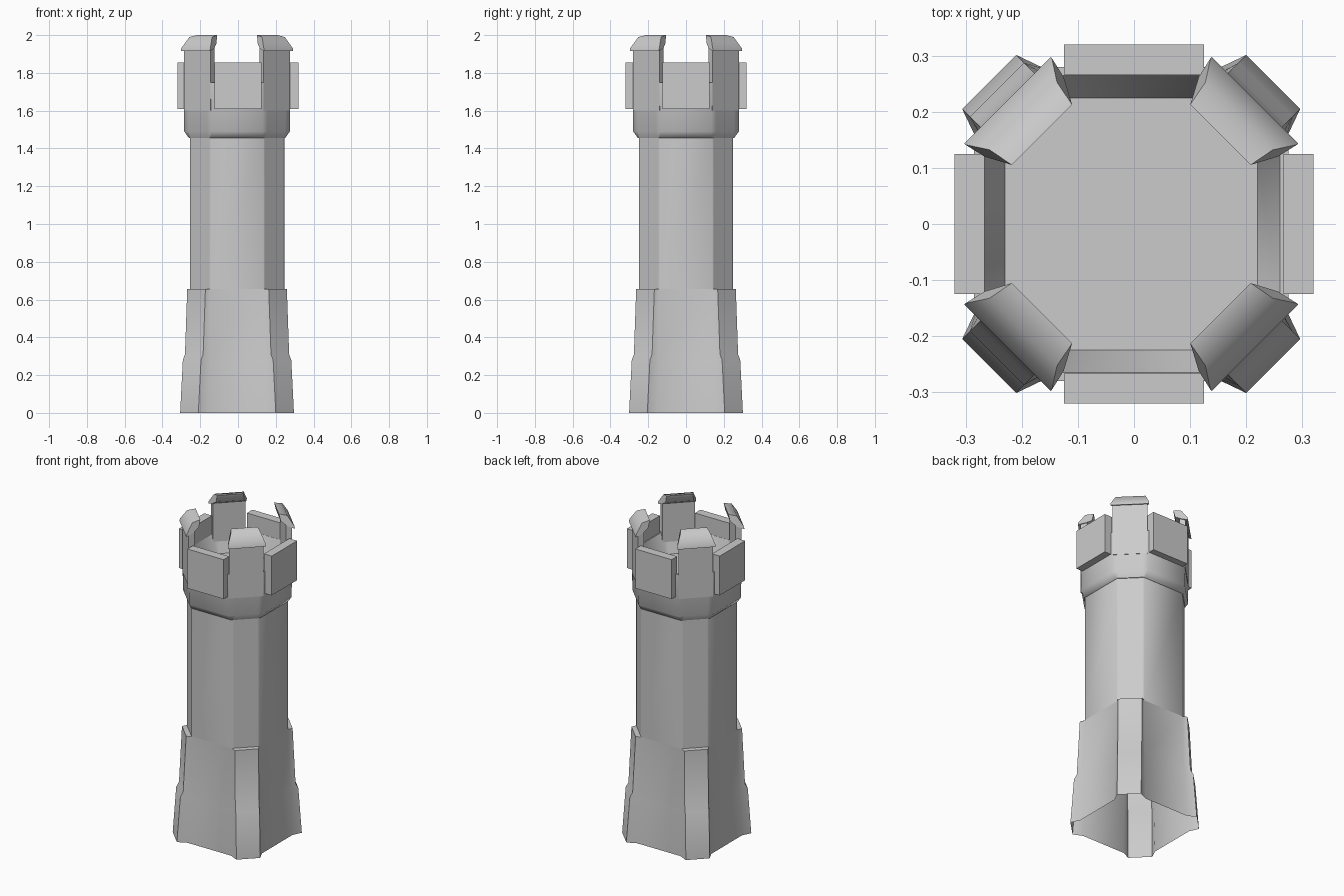
import bpy, bmesh
from math import radians, cos, sin, pi
from mathutils import Vector

if "Cube" in bpy.data.objects:
    bpy.data.objects.remove(bpy.data.objects["Cube"])

stone = bpy.data.materials.new("grey_stone")
stone.use_nodes = True
GREY = (0.6, 0.6, 0.6, 1)
stone.diffuse_color = GREY
stone.node_tree.nodes["Principled BSDF"].inputs["Base Color"].default_value = GREY

SHIFT = Vector((-0.005, 0, 0))


def finish(bm, name, angle=50):
    bmesh.ops.recalc_face_normals(bm, faces=bm.faces)
    mesh = bpy.data.meshes.new(name)
    bm.to_mesh(mesh)
    bm.free()
    mesh.materials.append(stone)
    obj = bpy.data.objects.new(name, mesh)
    bpy.context.collection.objects.link(obj)
    bpy.ops.object.select_all(action='DESELECT')
    obj.select_set(True)
    bpy.context.view_layer.objects.active = obj
    bpy.ops.object.shade_smooth_by_angle(angle=radians(angle))
    return obj


def polar(d, h, z, angle):
    """Point at distance d along a direction, h sideways from it."""
    return Vector((d * cos(angle) - h * sin(angle),
                   d * sin(angle) + h * cos(angle), z)) + SHIFT


def loft(bm, rings):
    """Join equal closed rings of points with quads; return vertex rings."""
    loops = [[bm.verts.new(p) for p in ring] for ring in rings]
    for a, b in zip(loops, loops[1:]):
        for i in range(len(a)):
            j = (i + 1) % len(a)
            bm.faces.new((a[i], a[j], b[j], b[i]))
    return loops


def tower_ring(z, wall, half, corner, h=0.068):
    """Octagon with flat walls and a corner end pulled out to a buttress."""
    pts = []
    for k in range(4):
        angle = pi / 4 + k * pi / 2
        d = (wall + half) / 2 ** 0.5
        s = (wall - half) / 2 ** 0.5
        c = corner or d
        pts += [polar(d, -s, z, angle), polar(c, -h, z, angle),
                polar(c, h, z, angle), polar(d, s, z, angle)]
    return pts


# Hollow body: buttressed base, shaft, flared head and sunken floor
bm = bmesh.new()
loops = loft(bm, [
    tower_ring(0, 0.275, 0.15, 0.358),
    tower_ring(0.28, 0.262, 0.145, 0.338),
    tower_ring(0.31, 0.26, 0.145, 0.322),
    tower_ring(0.655, 0.25, 0.14, 0.305),
    tower_ring(0.656, 0.25, 0.14, None),
    tower_ring(1.455, 0.25, 0.14, None),
    tower_ring(1.456, 0.255, 0.14, None),
    tower_ring(1.49, 0.28, 0.135, None),
    tower_ring(1.75, 0.28, 0.14, None),
    tower_ring(1.75, 0.265, 0.13, None),
    tower_ring(1.63, 0.225, 0.115, None, 0.06),
])
bm.faces.new(loops[-1])
finish(bm, "tower_body")


def prism(name, profile, angle):
    """Extrude a (distance, height, half width) profile sideways."""
    bm = bmesh.new()
    sides = loft(bm, [[polar(d, s * h, z, angle) for d, z, h in profile]
                      for s in (-1, 1)])
    for side in sides:
        bm.faces.new(side)
    return finish(bm, name)


# Corner merlons with sloping caps
merlon = [(0.297, 1.6, 0.099), (0.297, 1.93, 0.099),
          (0.262, 1.95, 0.094), (0.262, 1.6, 0.094)]
cap = [(0.312, 1.915, 0.109), (0.309, 1.93, 0.109), (0.272, 1.99, 0.085),
       (0.225, 2.0, 0.076), (0.235, 1.955, 0.08), (0.27, 1.93, 0.1)]
# Shield plates on the four flat walls
plate = [(0.32, 1.61, 0.125), (0.32, 1.855, 0.125),
         (0.266, 1.855, 0.125), (0.266, 1.61, 0.125)]

corners = ("back_left", "back_right", "front_right", "front_left")
walls = ("left", "back", "right", "front")
for k in range(4):
    diagonal = pi / 4 + k * pi / 2
    prism("merlon_" + corners[k], merlon, diagonal)
    prism("merlon_cap_" + corners[k], cap, diagonal)
    prism("wall_plate_" + walls[k], plate, k * pi / 2).location = -SHIFT
